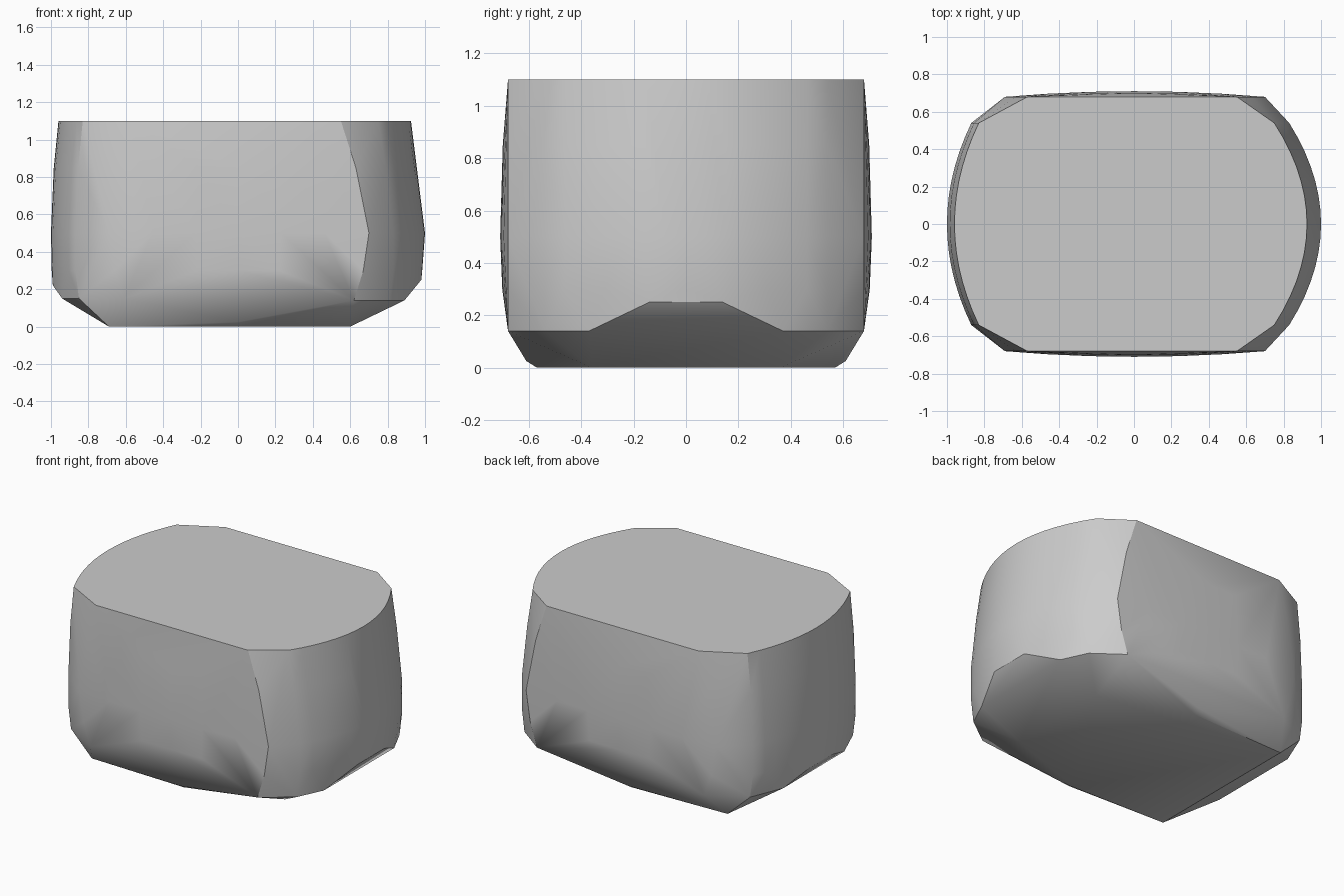
import bpy
import bmesh
import math

cube = bpy.data.objects.get("Cube")
if cube:
    bpy.data.objects.remove(cube, do_unlink=True)

FACE_Y, CORNER_Y, STEPS = 0.68, 0.54, 14


def make_material(name, colour):
    mat = bpy.data.materials.new(name)
    mat.use_nodes = True
    mat.diffuse_color = colour
    mat.node_tree.nodes["Principled BSDF"].inputs["Base Color"].default_value = colour
    return mat


def end_arc(side, corner, end, z):
    """Rounded end wall between the two corner bevels."""
    for i in range(STEPS + 1):
        t = 2 * i / STEPS - 1
        yield (side * (end - (end - corner) * t * t), CORNER_Y * t, z)


def ring(z, right, left, bulge):
    """One horizontal outline; each side is (flat face edge, corner, end)."""
    pts = []
    for side, (face, corner, end) in ((1, right), (-1, left)):
        pts += end_arc(side, corner, end, z)
        for y in (-1, 1):
            pts.append((side * face, y * FACE_Y, z))
            if bulge:
                for k in (0, 0.33, 0.66):
                    pts.append((side * face * k, y * (FACE_Y + bulge * (1 - k * k)), z))
    return pts


# Stacked outlines of the body wall
points = []
for outline in (
    (1.10, (0.55, 0.75, 0.925), (0.57, 0.83, 0.96), 0),
    (0.85, (0.63, 0.79, 0.957), (0.635, 0.855, 0.985), 0.02),
    (0.50, (0.70, 0.83, 1.0), (0.69, 0.87, 1.0), 0.03),
    (0.30, (0.67, 0.83, 0.985), (0.66, 0.87, 0.996), 0.022),
):
    points += ring(*outline)

# Faceted underside, mirrored front to back
underside = (
    (0.62, 0.68, 0.14), (0.81, 0.54, 0.14), (0.89, 0.37, 0.14), (0.98, 0.14, 0.25),
    (0.60, 0.36, 0), (0, 0.61, 0.025), (0, 0.57, 0),
    (-0.69, 0.55, 0), (-0.61, 0.68, 0.15), (-0.85, 0.54, 0.15),
    (-0.94, 0.32, 0.15), (-0.99, 0.12, 0.22),
)
points += [(x, s * y, z) for x, y, z in underside for s in (-1, 1)]

# Wrap one convex skin around the outlines
bm = bmesh.new()
for p in points:
    bm.verts.new(p)
hull = bmesh.ops.convex_hull(bm, input=bm.verts[:])
loose = {g for g in hull["geom_interior"] + hull["geom_unused"]
         if isinstance(g, bmesh.types.BMVert)}
bmesh.ops.delete(bm, geom=list(loose), context="VERTS")
bmesh.ops.dissolve_limit(bm, angle_limit=math.radians(0.5),
                         verts=bm.verts[:], edges=bm.edges[:])
bmesh.ops.recalc_face_normals(bm, faces=bm.faces[:])

mesh = bpy.data.meshes.new("rounded_block")
bm.to_mesh(mesh)
bm.free()
block = bpy.data.objects.new("rounded_block", mesh)
bpy.context.collection.objects.link(block)
mesh.materials.append(make_material("plain_grey", (0.6, 0.6, 0.6, 1)))

bpy.ops.object.select_all(action="DESELECT")
block.select_set(True)
bpy.context.view_layer.objects.active = block
bpy.ops.object.shade_smooth_by_angle(angle=math.radians(30))
